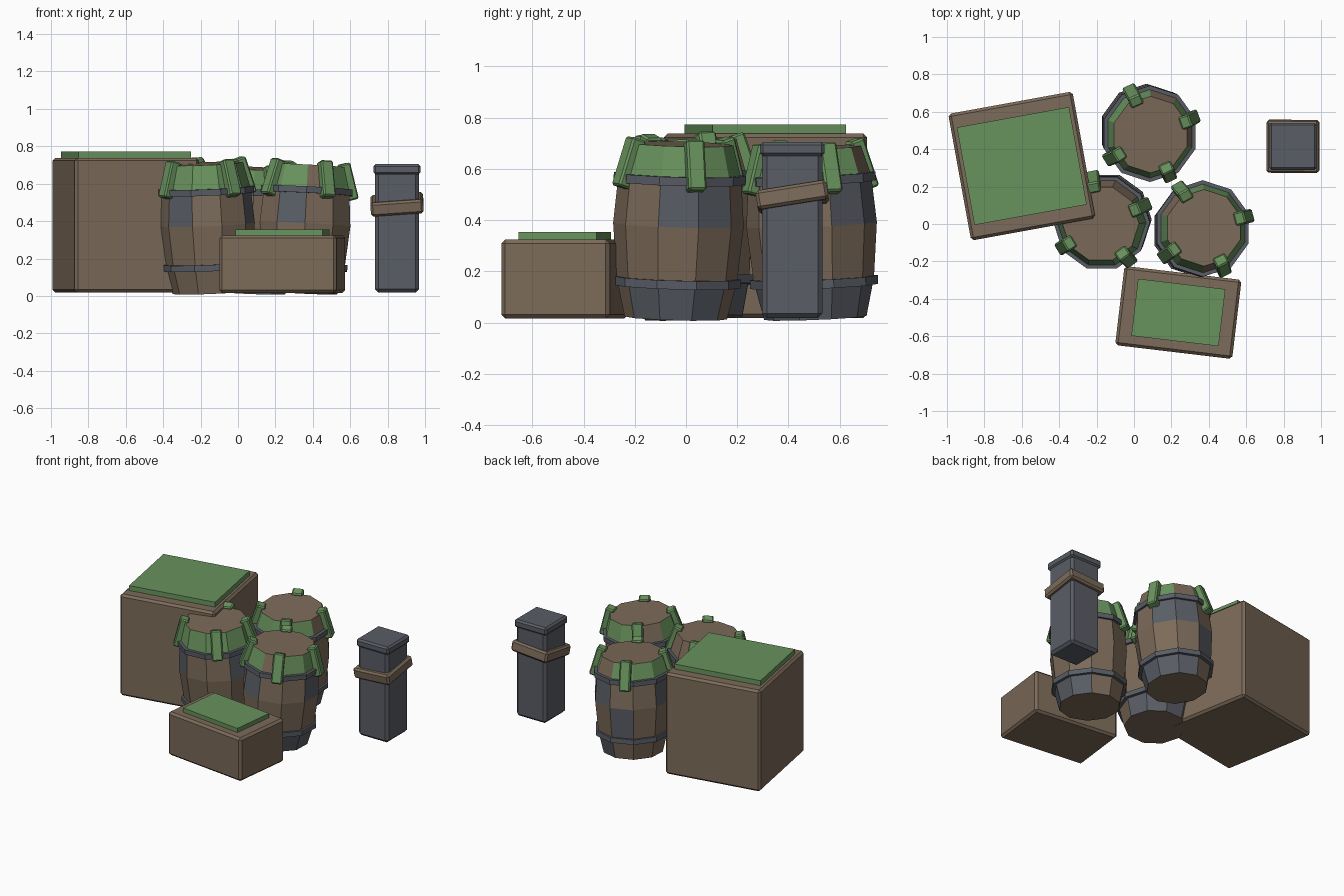
import bpy, bmesh
from math import radians, cos, sin, pi
from mathutils import Matrix, Vector

if "Cube" in bpy.data.objects:
    bpy.data.objects.remove(bpy.data.objects["Cube"])


def material(name, color):
    m = bpy.data.materials.new(name)
    m.diffuse_color = (*color, 1)
    m.use_nodes = True
    m.node_tree.nodes["Principled BSDF"].inputs["Base Color"].default_value = m.diffuse_color
    return m


WOOD = material("wood", (0.20, 0.145, 0.10))
IRON = material("iron", (0.10, 0.11, 0.13))
GREEN = material("green", (0.14, 0.29, 0.11))


def make_object(name, bm, mats, matrix):
    bmesh.ops.recalc_face_normals(bm, faces=bm.faces[:])
    mesh = bpy.data.meshes.new(name)
    bm.to_mesh(mesh)
    bm.free()
    for m in mats:
        mesh.materials.append(m)
    ob = bpy.data.objects.new(name, mesh)
    ob.matrix_world = matrix
    bpy.context.collection.objects.link(ob)
    return ob


def box(name, size, matrix, mat, bevel=0.0):
    bm = bmesh.new()
    bmesh.ops.create_cube(bm, size=1)
    bmesh.ops.scale(bm, vec=size, verts=bm.verts)
    ob = make_object(name, bm, [mat], matrix)
    if bevel:
        mod = ob.modifiers.new("bevel", 'BEVEL')
        mod.width, mod.segments = bevel, 1
    return ob


def lathe(profile, closed=False, sides=10):
    """Revolve (radius, z) points with flat facets; returns bmesh and face rows."""
    bm = bmesh.new()
    rings = [[bm.verts.new((r * cos((k - .5) * 2 * pi / sides),
                            r * sin((k - .5) * 2 * pi / sides), z))
              for k in range(sides)] for r, z in profile]
    pairs = list(zip(rings, rings[1:]))
    if closed:
        pairs.append((rings[-1], rings[0]))
    else:
        bm.faces.new(rings[0][::-1])
        bm.faces.new(rings[-1])
    rows = [[bm.faces.new((a[k], a[(k + 1) % sides], b[(k + 1) % sides], b[k]))
             for k in range(sides)] for a, b in pairs]
    return bm, rows


def barrel(name, base, lean, turn, height, clumps, paint):
    # leaning frame for the whole barrel
    axis = Vector((-sin(radians(lean)), cos(radians(lean)), 0))
    frame = (Matrix.Translation((*base, 0.018))
             @ Matrix.Rotation(radians(3.3), 4, axis))
    spun = frame @ Matrix.Rotation(radians(turn), 4, 'Z')
    # staves, painted face by face: 0 wood, 1 iron, 2 green
    h = height
    bm, rows = lathe([(.20, 0), (.235, .15), (.255, .365), (.24, .55), (.205, h)])
    for row, faces in enumerate(rows):
        for k, f in enumerate(faces):
            f.material_index = 1 if k in paint[row] else 0
            if row == 3:
                f.material_index = 0 if k in paint[row] else 2
    make_object(name + "_staves", bm, [WOOD, IRON, GREEN], spun)
    # two hoops
    for i, (z, r) in enumerate(((.14, .233), (.545, .241))):
        bm, _ = lathe([(r - .02, z - .017), (r + .017, z - .017),
                       (r + .017, z + .017), (r - .02, z + .017)], closed=True)
        make_object(f"{name}_hoop_{i + 1}", bm, [IRON], spun)
    # moss clumps hanging over the rim
    for i, a in enumerate(clumps):
        m = (frame @ Matrix.Rotation(radians(a), 4, 'Z')
             @ Matrix.Translation((.225, 0, h - .075))
             @ Matrix.Rotation(radians(-17), 4, 'Y'))
        box(f"{name}_moss_{i + 1}", (.06, .072, .2), m, GREEN, .008)


def crate(name, xy, angle, size, z0, lid, lid_top):
    turn = Matrix.Rotation(radians(angle), 4, 'Z')
    box(name, size, Matrix.Translation((*xy, z0 + size[2] / 2)) @ turn, WOOD, .015)
    bottom = z0 + size[2] - .02
    box(name + "_moss_top", (*lid, lid_top - bottom),
        Matrix.Translation((*xy, (lid_top + bottom) / 2)) @ turn, GREEN)


# crates
crate("large_crate", (-.6, .31), 10.3, (.675, .688, .72), .018, (.61, .53), .773)
crate("small_crate", (.237, -.473), -6.8, (.63, .426, .308), .016, (.47, .307), .354)

# barrels
barrel("right_barrel", (.34, -.04), 30, 0, .68, (15, 120, 216, 297),
       ({0, 1, 9}, set(), {0, 1, 7}, {8, 4}))
barrel("left_barrel", (-.15, .03), 225, 18, .69, (22, 101, 212, 306),
       ({0, 1, 2}, {3}, {6, 9}, {1, 2}))
barrel("back_barrel", (.062, .505), 315, 0, .665, (20, 114, 212, 295),
       ({0, 1, 2, 8, 9}, {3}, {1, 2, 5}, {0, 2}))

# stone post with cap and crooked wooden collar
px, py = .85, .415
box("post_shaft", (.235, .235, .65), Matrix.Translation((px, py, .343)), IRON, .018)
box("post_cap", (.252, .252, .056), Matrix.Translation((px, py, .677)), IRON, .012)
box("post_collar", (.282, .28, .075), Matrix.Translation((px, py, .49))
    @ Matrix.Rotation(radians(9), 4, 'X') @ Matrix.Rotation(radians(-4), 4, 'Y'),
    WOOD, .012)
